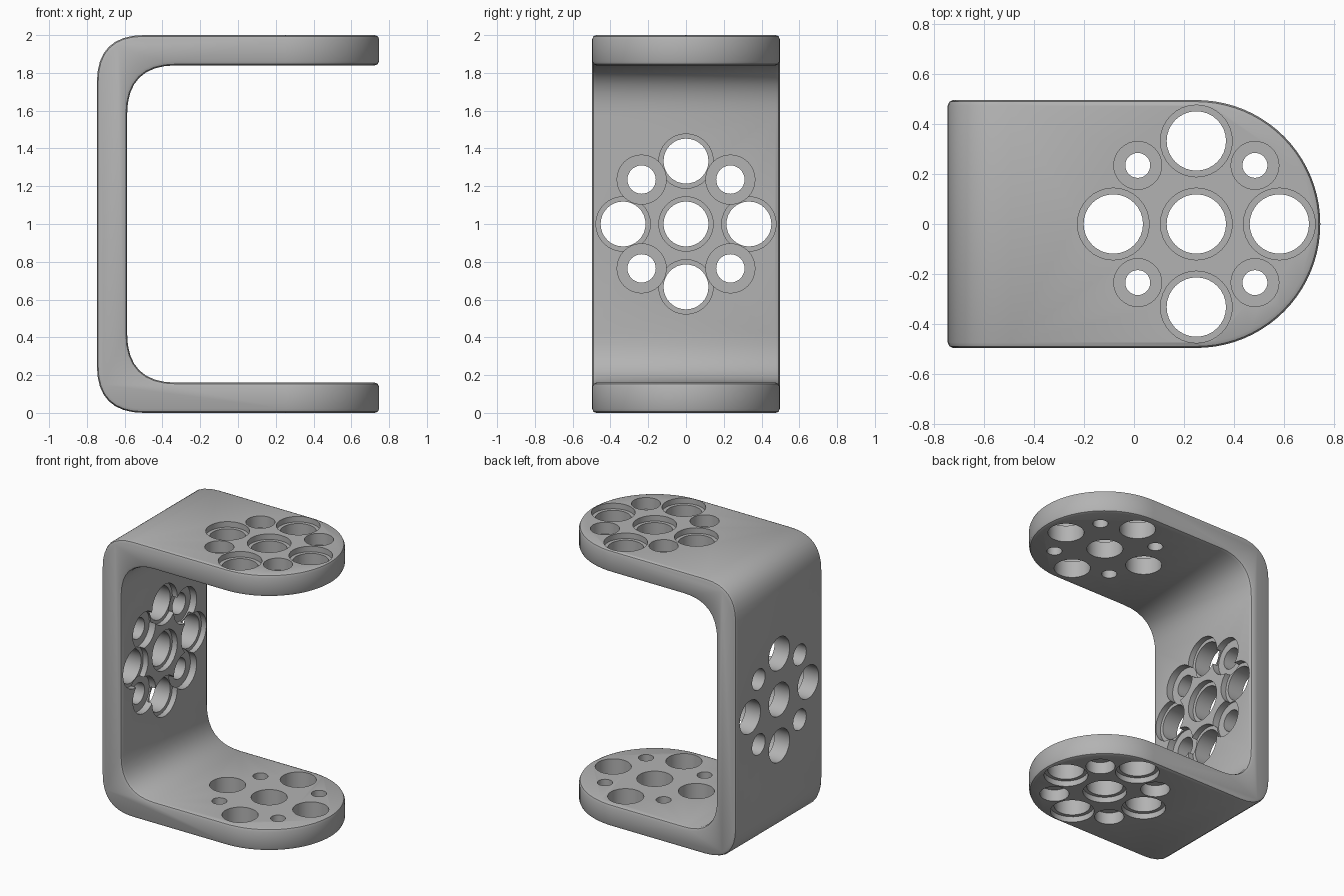
import bpy, bmesh
from math import pi, sin, cos, radians
from mathutils import Matrix, Vector

old = bpy.data.objects.get("Cube")
if old:
    bpy.data.objects.remove(old, do_unlink=True)

HALF, HALF_Y, TIP_X = 0.747, 0.497, 0.25
THICK = 0.16


def to_object(name, bm):
    bmesh.ops.recalc_face_normals(bm, faces=bm.faces)
    mesh = bpy.data.meshes.new(name)
    bm.to_mesh(mesh)
    bm.free()
    obj = bpy.data.objects.new(name, mesh)
    bpy.context.collection.objects.link(obj)
    return obj


def prism(name, points, direction):
    """Extrude a closed outline along a vector."""
    bm = bmesh.new()
    face = bm.faces.new([bm.verts.new(p) for p in points])
    new = bmesh.ops.extrude_face_region(bm, geom=[face])["geom"]
    bmesh.ops.translate(bm, vec=direction,
                        verts=[v for v in new if isinstance(v, bmesh.types.BMVert)])
    return to_object(name, bm)


def apply_modifier(obj, kind, **settings):
    mod = obj.modifiers.new(kind, kind)
    for key, value in settings.items():
        setattr(mod, key, value)
    bpy.context.view_layer.objects.active = obj
    bpy.ops.object.modifier_apply(modifier=mod.name)


def boolean(obj, cutter, operation):
    cutter.hide_render = True
    apply_modifier(obj, "BOOLEAN", object=cutter, operation=operation, solver="EXACT")
    bpy.data.objects.remove(cutter, do_unlink=True)


def soft_corner(x, z, size):
    """Quarter bend, slightly flattened, from the wall up to the plate."""
    a, b, c = Vector((x, z - size)), Vector((x, z)), Vector((x + size, z))
    steps = 8
    return [a * (1 - t) ** 2 + b * 2 * t * (1 - t) + c * t * t
            for t in (i / steps for i in range(steps + 1))]


# C-shaped section, upper half mirrored to the lower half
outer = soft_corner(-HALF, 2, 0.25) + [Vector((1, 2))]
inner = [Vector((1, 2 - THICK))] + soft_corner(-HALF + THICK, 2 - THICK, 0.26)[::-1]
flip = lambda pts: [Vector((p.x, 2 - p.y)) for p in reversed(pts)]
section = outer + inner + flip(inner) + flip(outer)
bracket = prism("u_bracket", [(p.x, -1, p.y) for p in section], (0, 2, 0))

# Plan outline with the round tip
arc = [(TIP_X + HALF_Y * cos(a), HALF_Y * sin(a), -1)
       for a in (-pi / 2 + pi * i / 40 for i in range(41))]
plan = prism("plan_cutter", [(-1, -HALF_Y, -1)] + arc + [(-1, HALF_Y, -1)], (0, 0, 4))
boolean(bracket, plan, "INTERSECT")
apply_modifier(bracket, "BEVEL", width=0.022, segments=2,
               limit_method="ANGLE", angle_limit=radians(50))

# Hole pattern: one in the middle, four large around it, four small on diagonals
LARGE = [(0, 0)] + [(0.333, 0), (-0.333, 0), (0, 0.333), (0, -0.333)]
SMALL = [(sx * 0.235, sy * 0.235) for sx in (1, -1) for sy in (1, -1)]

# Each face frame has its local z pointing out of the counterbored surface
FRAMES = {
    "top": Matrix.Translation((TIP_X, 0, 2)),
    "bottom": Matrix.Translation((TIP_X, 0, 0)) @ Matrix.Rotation(pi, 4, "X"),
    "wall": Matrix.Translation((-HALF + THICK, 0, 1)) @ Matrix.Rotation(pi / 2, 4, "Y"),
}


def cylinders(bm, frame, spots, radius, depth, above):
    for x, y in spots:
        place = frame @ Matrix.Translation((x, y, (above - depth) / 2))
        bmesh.ops.create_cone(bm, cap_ends=True, segments=32, radius1=radius,
                              radius2=radius, depth=depth + above, matrix=place)


holes, large_bores, small_bores = bmesh.new(), bmesh.new(), bmesh.new()
for side, frame in FRAMES.items():
    wall = side == "wall"
    cylinders(holes, frame, LARGE, 0.119, 0.3, 0.1)
    cylinders(holes, frame, SMALL, 0.075 if wall else 0.05, 0.3, 0.1)
    cylinders(large_bores, frame, LARGE, 0.144, 0.04, 0.1)
    cylinders(small_bores, frame, SMALL, 0.13 if wall else 0.096,
              0.05 if wall else 0.085, 0.12)
for name, bm in (("small_bore_cutter", small_bores), ("large_bore_cutter", large_bores),
                 ("hole_cutter", holes)):
    boolean(bracket, to_object(name, bm), "DIFFERENCE")

# Grey finish and smooth bends
grey = bpy.data.materials.new("plain_grey")
grey.use_nodes = True
grey.diffuse_color = (0.45, 0.45, 0.45, 1)
grey.node_tree.nodes["Principled BSDF"].inputs["Base Color"].default_value = grey.diffuse_color
bracket.data.materials.clear()
bracket.data.materials.append(grey)
for poly in bracket.data.polygons:
    poly.material_index = 0
bpy.ops.object.select_all(action="DESELECT")
bracket.select_set(True)
bpy.context.view_layer.objects.active = bracket
bpy.ops.object.shade_smooth_by_angle(angle=radians(35))
